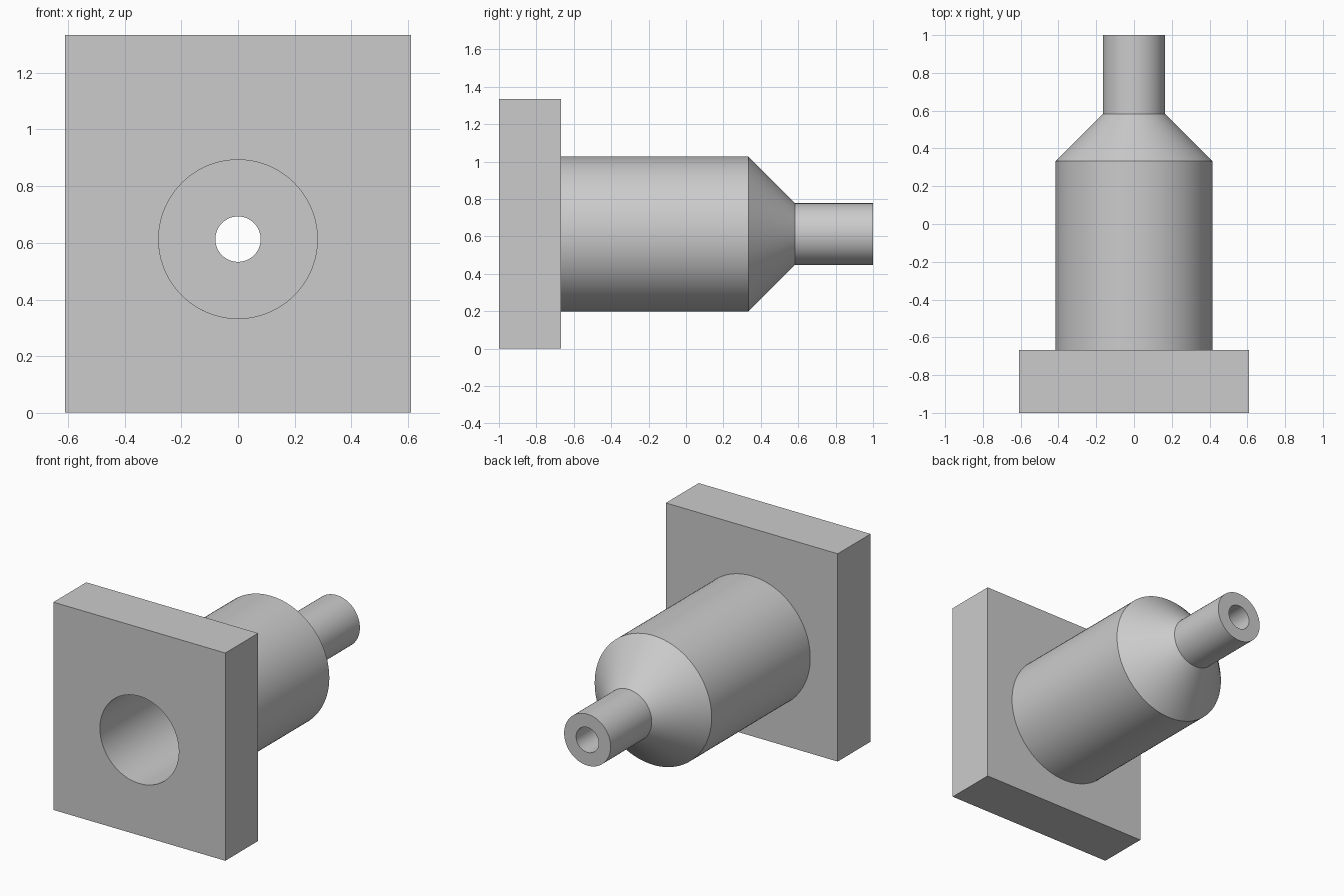
import bpy, bmesh, math
from mathutils import Matrix

if "Cube" in bpy.data.objects:
    bpy.data.objects.remove(bpy.data.objects["Cube"])

AXIS_Z = 0.613
SIDES = 96
BORE, HOLE, BODY, NECK = 0.28, 0.08, 0.415, 0.165
FRONT, FLANGE_BACK, SHOULDER, NECK_START, BACK = -1, -0.667, 0.333, 0.583, 1

grey = bpy.data.materials.new("light grey")
grey.use_nodes = True
colour = (0.6, 0.6, 0.6, 1)
grey.diffuse_color = colour
grey.node_tree.nodes["Principled BSDF"].inputs["Base Color"].default_value = colour


def make_object(name, bm):
    bmesh.ops.recalc_face_normals(bm, faces=bm.faces)
    mesh = bpy.data.meshes.new(name)
    bm.to_mesh(mesh)
    bm.free()
    mesh.materials.append(grey)
    obj = bpy.data.objects.new(name, mesh)
    bpy.context.collection.objects.link(obj)
    return obj


def activate(obj):
    bpy.ops.object.select_all(action="DESELECT")
    obj.select_set(True)
    bpy.context.view_layer.objects.active = obj


def lathe(name, profile):
    """Turn a closed (radius, y) profile around the nozzle axis."""
    bm = bmesh.new()
    verts = [bm.verts.new((r, y, AXIS_Z)) for r, y in profile]
    edges = [bm.edges.new((v, verts[i - 1])) for i, v in enumerate(verts)]
    bmesh.ops.spin(bm, geom=verts + edges, cent=(0, 0, AXIS_Z), axis=(0, 1, 0),
                   angle=math.tau, steps=SIDES, use_merge=True)
    bmesh.ops.remove_doubles(bm, verts=bm.verts, dist=1e-5)
    return make_object(name, bm)


# Hollow body: stepped bore inside, cylinder, cone and neck outside
body = lathe("nozzle_body", [
    (BORE, FLANGE_BACK), (BODY, FLANGE_BACK), (BODY, SHOULDER),
    (NECK, NECK_START), (NECK, BACK), (HOLE, BACK),
    (HOLE, SHOULDER), (BORE, SHOULDER)])

# Rectangular mounting flange
bm = bmesh.new()
bmesh.ops.create_cube(bm, size=1, matrix=Matrix.Translation(
    (0, (FRONT + FLANGE_BACK) / 2, 0.667)) @ Matrix.Diagonal(
    (1.22, FLANGE_BACK - FRONT, 1.333, 1)))
flange = make_object("mounting_flange", bm)

# Bore through the flange
bm = bmesh.new()
bmesh.ops.create_cone(bm, cap_ends=True, segments=SIDES, radius1=BORE, radius2=BORE,
                      depth=1, matrix=Matrix.Translation((0, FRONT, AXIS_Z))
                      @ Matrix.Rotation(math.pi / 2, 4, "X"))
cutter = make_object("bore_cutter", bm)
cutter.hide_render = True
cut = flange.modifiers.new("bore", "BOOLEAN")
cut.operation = "DIFFERENCE"
cut.solver = "EXACT"
cut.object = cutter
activate(flange)
bpy.ops.object.modifier_apply(modifier=cut.name)
bpy.data.objects.remove(cutter)

for part in (body, flange):
    activate(part)
    bpy.ops.object.shade_smooth_by_angle(angle=math.radians(30))
